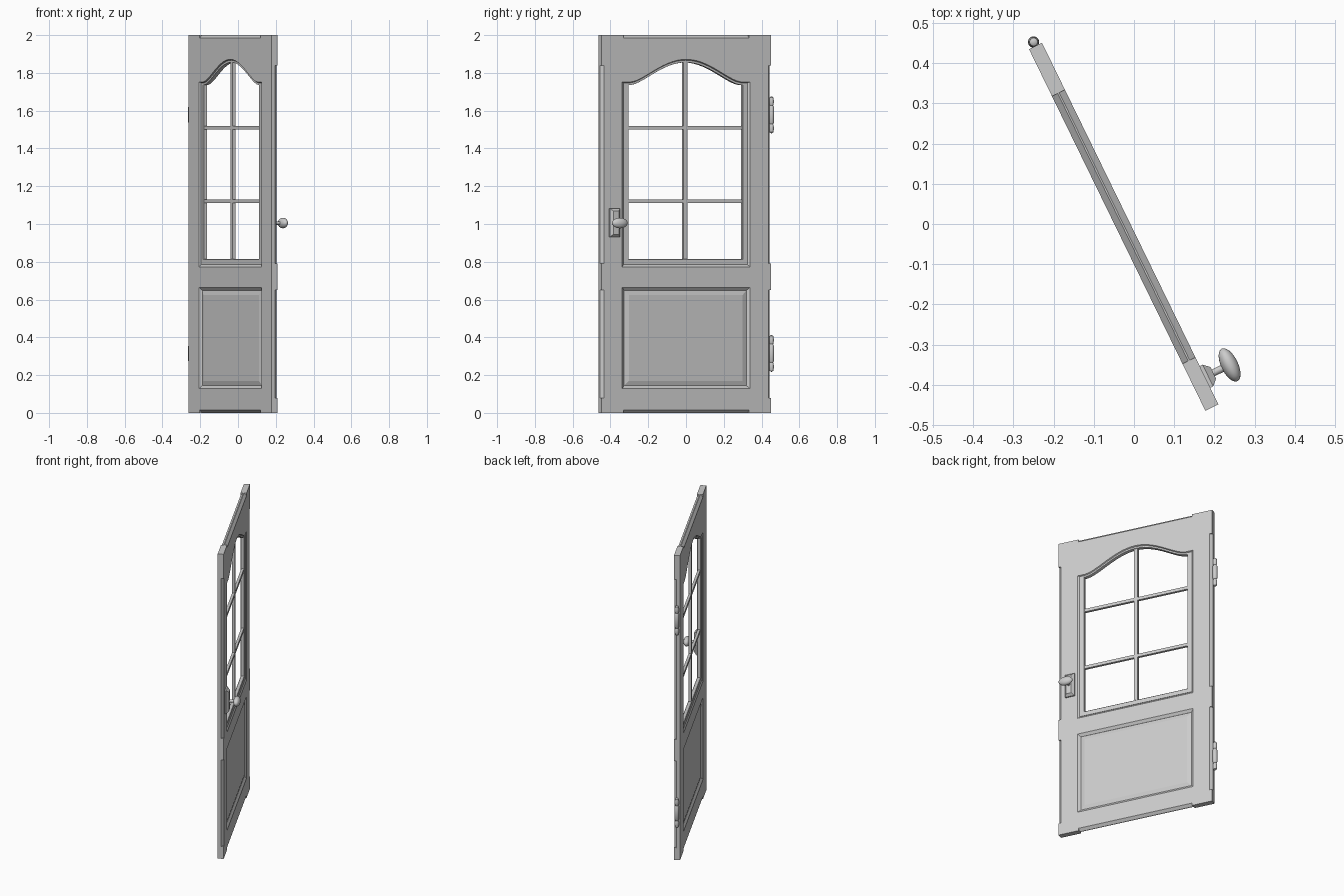
import bpy, bmesh, math
from mathutils import Matrix, Vector

if "Cube" in bpy.data.objects:
    bpy.data.objects.remove(bpy.data.objects["Cube"])

# Door stands turned about z; local x = width, local -y = knob side
SWING = Matrix.Translation((-0.0256, -0.0069, 0)) @ Matrix.Rotation(math.radians(116), 4, 'Z')
T = 0.018  # half thickness


def finish(name, bm, smooth=False):
    bmesh.ops.recalc_face_normals(bm, faces=bm.faces[:])
    me = bpy.data.meshes.new(name)
    bm.to_mesh(me)
    bm.free()
    ob = bpy.data.objects.new(name, me)
    bpy.context.collection.objects.link(ob)
    ob.matrix_world = SWING
    if smooth:
        for o in bpy.context.selected_objects:
            o.select_set(False)
        ob.select_set(True)
        bpy.context.view_layer.objects.active = ob
        bpy.ops.object.shade_smooth_by_angle(angle=math.radians(40))
    return ob


def add_box(bm, loc, size, rot=Matrix()):
    m = Matrix.Translation(loc) @ rot @ Matrix.Diagonal((*size, 1))
    bmesh.ops.create_cube(bm, size=1, matrix=m)


def loft(name, levels, outline, ring=False):
    """Join copies of an x-z outline, each level being (offset, y)."""
    bm = bmesh.new()
    loops = [[bm.verts.new((x, y, z)) for x, z in outline(o)] for o, y in levels]
    pairs = list(zip(loops, loops[1:]))
    if ring:
        pairs.append((loops[-1], loops[0]))
    else:
        bm.faces.new(loops[0])
        bm.faces.new(loops[-1])
    n = len(loops[0])
    for a, b in pairs:
        for i in range(n):
            j = (i + 1) % n
            bm.faces.new((a[i], a[j], b[j], b[i]))
    return finish(name, bm)


def lathe(name, profile, centre, axis_rot=Matrix(), scale=(1, 1, 1), steps=20):
    bm = bmesh.new()
    vs = [bm.verts.new((r, 0, h)) for r, h in profile]
    es = [bm.edges.new(p) for p in zip(vs, vs[1:])]
    bmesh.ops.spin(bm, geom=vs + es, cent=(0, 0, 0), axis=(0, 0, 1),
                   angle=math.tau, steps=steps)
    bmesh.ops.remove_doubles(bm, verts=bm.verts[:], dist=1e-5)
    bm.transform(Matrix.Translation(centre) @ axis_rot @ Matrix.Diagonal((*scale, 1)))
    return finish(name, bm, True)


def window(o):
    h, up = 0.335 + o, 1.735 + 0.4 * o
    pts = [(-h, 0.815 - o), (h, 0.815 - o), (h, up)]
    for i in range(25):
        t = 1 - i / 12
        pts.append((0.328 * t, up + 0.12 * max(0, 1 - t * t) ** 1.7))
    return pts + [(-h, up)]


def rect(o):
    h = 0.335 + o
    return [(-h, 0.17 - o), (h, 0.17 - o), (h, 0.623 + o), (-h, 0.623 + o)]


# Door slab
bm = bmesh.new()
add_box(bm, (0, 0, 1), (1.0, 2 * T, 2.0))
slab = finish("door_slab", bm)

# Cutters: two openings with sloped sides
CUT = [(0.0448, -0.020), (0.025, -0.006), (0.025, 0.006), (0.0448, 0.020)]
cutters = [loft("window_cutter", CUT, window), loft("panel_cutter", CUT, rect)]

# Cutters: stopped chamfers on the outer edges
s = 0.016 * math.sqrt(2)
for z in (0, 2):
    for y in (-T, T):
        bm = bmesh.new()
        add_box(bm, (0, y, z), (0.74, s, s), Matrix.Rotation(math.pi / 4, 4, 'X'))
        cutters.append(finish("end_chamfer_cutter", bm))
for x in (-0.5, 0.5):
    for z0, z1 in ((0.08, 0.65), (0.79, 1.84)):
        bm = bmesh.new()
        add_box(bm, (x, -T, (z0 + z1) / 2), (s, s, z1 - z0),
                Matrix.Rotation(math.pi / 4, 4, 'Z'))
        cutters.append(finish("side_chamfer_cutter", bm))

bpy.context.view_layer.update()
bpy.context.view_layer.objects.active = slab
for c in cutters:
    c.hide_render = True
    mod = slab.modifiers.new("cut", 'BOOLEAN')
    mod.operation, mod.solver, mod.object = 'DIFFERENCE', 'EXACT', c
    bpy.ops.object.modifier_apply(modifier=mod.name)
for c in cutters:
    bpy.data.objects.remove(c, do_unlink=True)

# Window frame inside the opening
loft("window_frame", [(0.03, -0.012), (0.003, -0.012), (0, -0.009),
                      (0, 0.009), (0.003, 0.012), (0.03, 0.012)], window, ring=True)

# Glazing bars
bm = bmesh.new()
add_box(bm, (0, 0, 1.335), (0.022, 0.018, 1.05))
finish("vertical_bar", bm)
for z in (1.12, 1.51):
    bm = bmesh.new()
    add_box(bm, (0, 0, z), (0.68, 0.016, 0.02))
    finish("horizontal_bar", bm)

# Raised lower panel
loft("lower_panel", [(0, -0.012), (0.026, -0.005), (0.026, 0.005), (0, 0.012)], rect)

# Handle plate with sloped sides
def plate(o):
    return [(x * (0.016 + o) - 0.424, 1.007 + z * (0.062 + o))
            for x, z in ((-1, -1), (1, -1), (1, 1), (-1, 1))]


loft("handle_plate", [(0.014, -0.016), (0.014, -0.026), (0, -0.041)], plate)

# Knob stem and oval knob
to_front = Matrix.Rotation(math.pi / 2, 4, 'X')
lathe("knob_stem", [(0, 0.036), (0.009, 0.036), (0.009, 0.08), (0, 0.08)],
      (-0.424, 0, 1.005), to_front, steps=16)
ball = [(math.sin(math.pi * i / 12), -math.cos(math.pi * i / 12)) for i in range(13)]
lathe("door_knob", ball, (-0.424, -0.086, 1.005), to_front, (0.045, 0.028, 0.021), 24)

# Hinges with rounded end caps
half = [(0.014, 0), (0.014, 0.040), (0.009, 0.049), (0.012, 0.056),
        (0.013, 0.076), (0.010, 0.092), (0, 0.099)]
hinge = [(r, -h) for r, h in half[:0:-1]] + half[1:]
for z in (0.315, 1.578):
    lathe("hinge", hinge, (0.511, 0, z))
